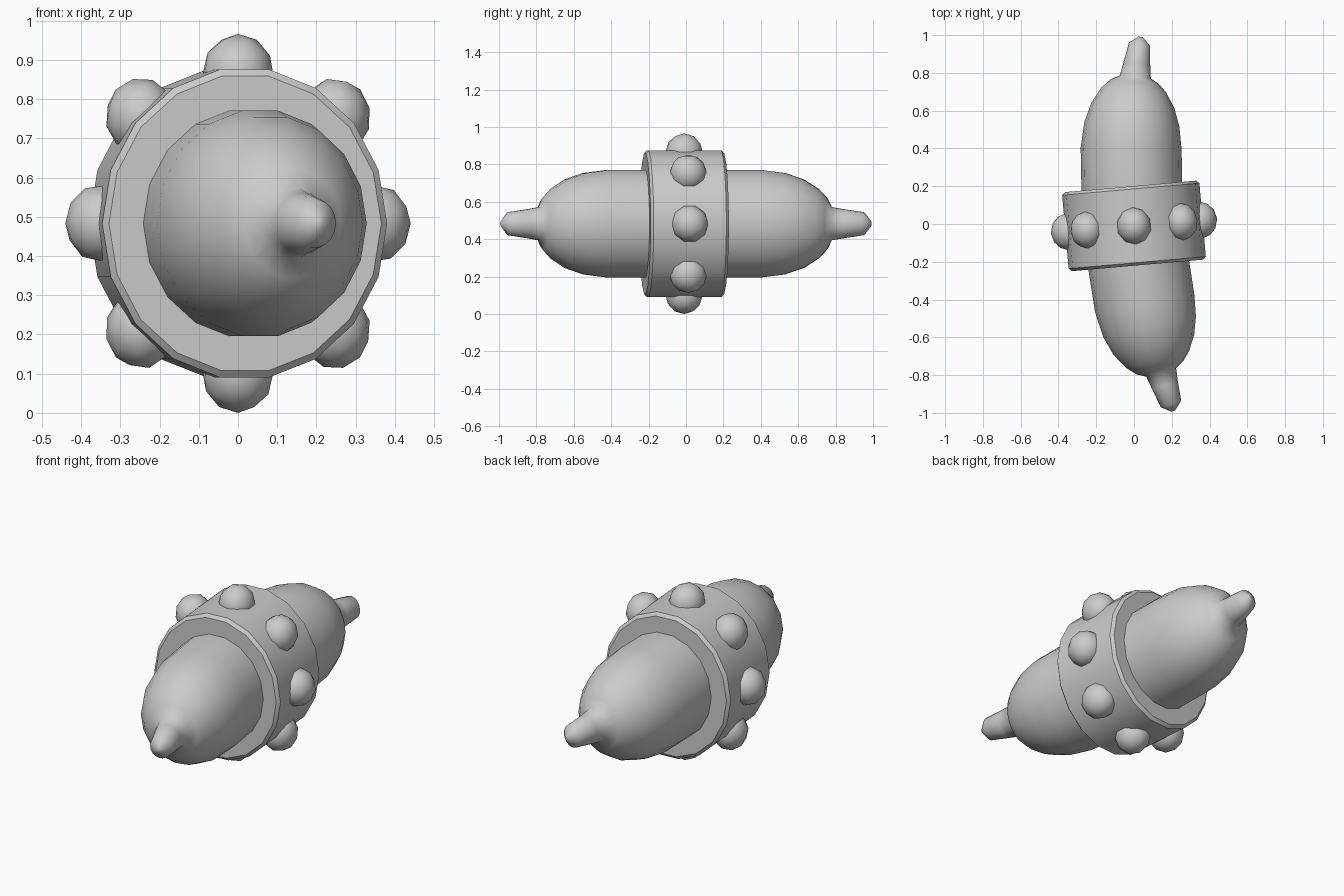
import bpy, bmesh
from math import cos, sin, pi, radians
from mathutils import Matrix, Vector

cube = bpy.data.objects.get("Cube")
if cube:
    bpy.data.objects.remove(cube, do_unlink=True)

SIDES = 18
BEND_RADIUS = 4.1
FLATTEN = Matrix.Diagonal((0.915, 1, 1, 1))
PLACE = Matrix.Translation((0, -0.01, 0.483)) @ Matrix.Rotation(radians(5), 4, 'Z')


def finish(name, bm, angle):
    """Turn the bmesh into a placed, smooth-shaded object."""
    bmesh.ops.transform(bm, matrix=PLACE, verts=bm.verts)
    bmesh.ops.recalc_face_normals(bm, faces=bm.faces)
    mesh = bpy.data.meshes.new(name)
    bm.to_mesh(mesh)
    bm.free()
    obj = bpy.data.objects.new(name, mesh)
    bpy.context.collection.objects.link(obj)
    bpy.ops.object.select_all(action='DESELECT')
    obj.select_set(True)
    bpy.context.view_layer.objects.active = obj
    bpy.ops.object.shade_smooth_by_angle(angle=radians(angle))
    return obj


def lathe(half_profile):
    """Revolve a (y, radius) profile, mirrored front to back, around y."""
    profile = [(-y, r) for y, r in reversed(half_profile)] + half_profile
    bm = bmesh.new()
    loops = []
    for y, r in profile:
        turns = [2 * pi * k / SIDES for k in range(SIDES)]
        loops.append([bm.verts.new((r * cos(a), y, r * sin(a))) for a in turns])
    for low, high in zip(loops, loops[1:]):
        for k in range(SIDES):
            j = (k + 1) % SIDES
            bm.faces.new((low[k], low[j], high[j], high[k]))
    bm.faces.new(loops[0])
    bm.faces.new(loops[-1])
    bmesh.ops.transform(bm, matrix=FLATTEN, verts=bm.verts)
    return bm


# Gently curved double-ended body with a stubby peg at each tip
body = lathe([(0.15, 0.292), (0.41, 0.292), (0.54, 0.275), (0.64, 0.24),
              (0.72, 0.188), (0.765, 0.14), (0.79, 0.09), (0.86, 0.078),
              (0.965, 0.062), (1.004, 0.012)])
for v in body.verts:
    a = v.co.y / BEND_RADIUS
    reach = BEND_RADIUS - v.co.x
    v.co = Vector((BEND_RADIUS - reach * cos(a), reach * sin(a), v.co.z))
finish("body", body, 80)

# Wide band with bevelled rims
band = lathe([(0.195, 0.3985), (0.21, 0.381)])
finish("band", band, 30)

# Eight round studs spaced around the band
for i in range(8):
    stud = bmesh.new()
    spin = Matrix.Rotation(i * pi / 4, 4, 'Y')
    bmesh.ops.create_icosphere(stud, subdivisions=2, radius=0.1,
                               matrix=FLATTEN @ spin @ Matrix.Translation((0, 0, 0.383)))
    finish(f"stud_{i + 1}", stud, 60)
